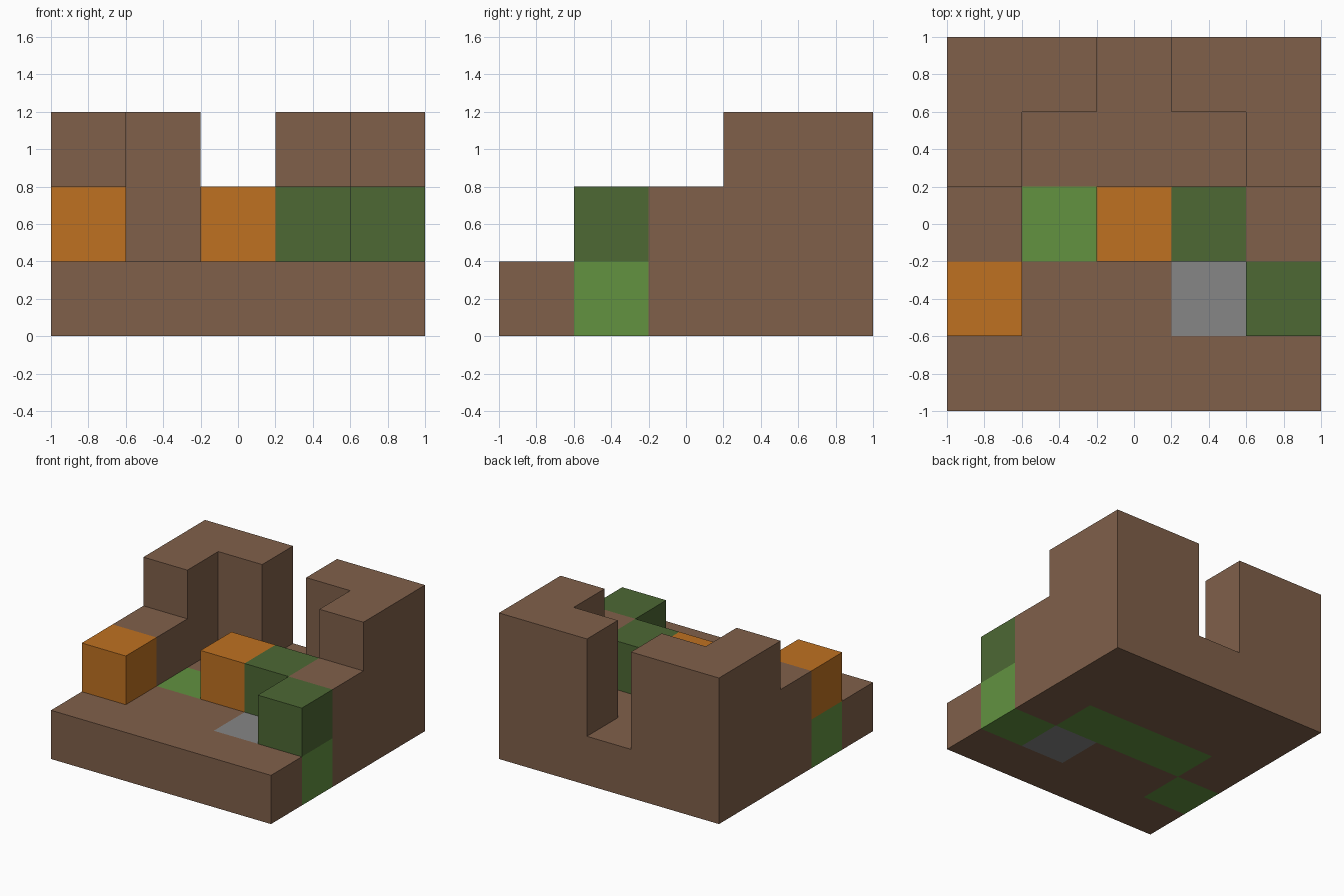
import bpy
import bmesh
from mathutils import Vector

default = bpy.data.objects.get("Cube")
if default:
    bpy.data.objects.remove(default, do_unlink=True)

CELL = 0.4
HALF = CELL / 2

# Block layers from the ground up; rows run back to front, letters left to right in x
LAYERS = [
    ["BBBBB",
     "BBBBB",
     "BGGGB",
     "GBBSG",
     "BBBBB"],
    ["BB.BB",
     "B...B",
     "B.ODB",
     "O...D",
     "....."],
    ["BB.BB",
     "B...B",
     ".....",
     ".....",
     "....."],
]

# Letter: part name, material name, display colour
KINDS = {
    "B": ("earth_terraces", "earth brown", (128, 96, 74)),
    "G": ("grass_blocks", "light green", (98, 146, 64)),
    "D": ("hedge_blocks", "dark green", (77, 104, 52)),
    "O": ("orange_blocks", "orange", (191, 113, 33)),
    "S": ("stone_block", "stone grey", (134, 134, 134)),
}


def linear(value):
    c = value / 255
    return c / 12.92 if c <= 0.04045 else ((c + 0.055) / 1.055) ** 2.4


def make_material(name, rgb):
    mat = bpy.data.materials.new(name)
    colour = (*(linear(v) for v in rgb), 1)
    mat.use_nodes = True
    mat.diffuse_color = colour
    bsdf = mat.node_tree.nodes["Principled BSDF"]
    bsdf.inputs["Base Color"].default_value = colour
    bsdf.inputs["Roughness"].default_value = 0.9
    return mat


# Occupied cells of the block grid
cells = {}
for k, layer in enumerate(LAYERS):
    for j, row in enumerate(reversed(layer)):
        for i, letter in enumerate(row):
            if letter != ".":
                cells[i, j, k] = letter


def add_block(bm, cell):
    """Add only the sides of a block that are not covered by a neighbour."""
    centre = Vector(((cell[0] - 2) * CELL, (cell[1] - 2) * CELL, cell[2] * CELL + HALF))
    for axis in range(3):
        for sign in (-1, 1):
            n = Vector((0, 0, 0))
            n[axis] = sign
            if tuple(int(c + d) for c, d in zip(cell, n)) in cells:
                continue
            u = Vector((0, 0, 0))
            u[(axis + 1) % 3] = 1
            v = n.cross(u)
            corners = (-u - v, u - v, u + v, v - u)
            bm.faces.new([bm.verts.new(centre + (n + c) * HALF) for c in corners])


# One object for each kind of block
for letter, (part, colour_name, rgb) in KINDS.items():
    bm = bmesh.new()
    for cell, kind in cells.items():
        if kind == letter:
            add_block(bm, cell)
    bmesh.ops.remove_doubles(bm, verts=bm.verts, dist=0.001)
    mesh = bpy.data.meshes.new(part)
    bm.to_mesh(mesh)
    bm.free()
    mesh.materials.append(make_material(colour_name, rgb))
    bpy.context.collection.objects.link(bpy.data.objects.new(part, mesh))
